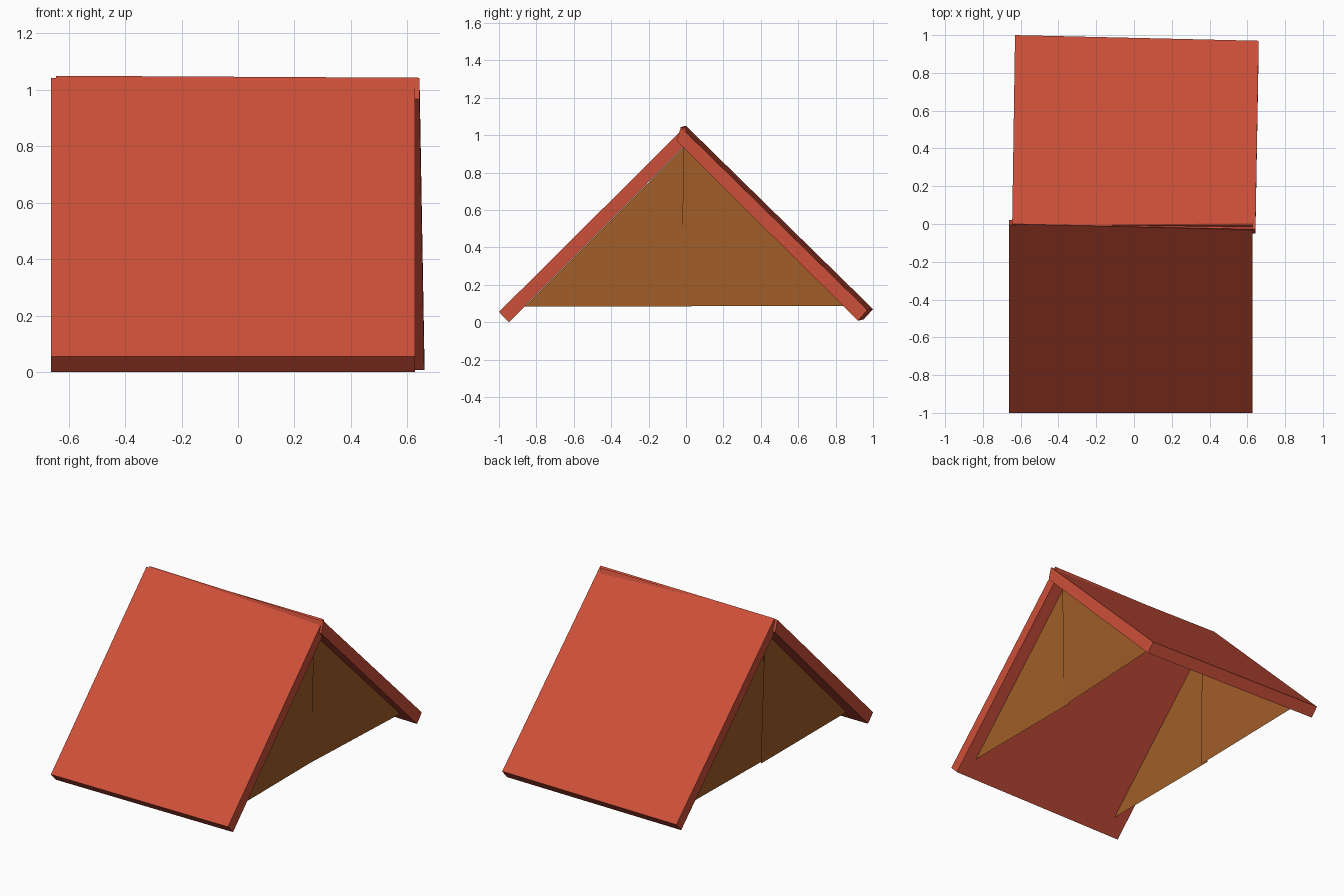
import bpy
import bmesh

if "Cube" in bpy.data.objects:
    bpy.data.objects.remove(bpy.data.objects["Cube"])


def make_material(name, rgb):
    mat = bpy.data.materials.new(name)
    mat.diffuse_color = (*rgb, 1.0)
    mat.use_nodes = True
    mat.node_tree.nodes["Principled BSDF"].inputs["Base Color"].default_value = mat.diffuse_color
    return mat


red = make_material("roof red", (0.61, 0.079, 0.041))
brown = make_material("gable brown", (0.36, 0.112, 0.022))


def make_object(name, verts, faces, mats):
    mesh = bpy.data.meshes.new(name)
    mesh.from_pydata(verts, [], faces)
    for mat in mats:
        mesh.materials.append(mat)
    obj = bpy.data.objects.new(name, mesh)
    bpy.context.collection.objects.link(obj)
    return obj


def slab(name, left, right):
    """Board spanned between two end outlines: outer eave, inner eave, inner ridge, outer ridge."""
    sides = [(i, (i + 1) % 4, (i + 1) % 4 + 4, i + 4) for i in range(4)]
    obj = make_object(name, left + right, sides + [(3, 2, 1, 0), (4, 5, 6, 7)], [red])
    # consistent outward normals
    bm = bmesh.new()
    bm.from_mesh(obj.data)
    bmesh.ops.recalc_face_normals(bm, faces=bm.faces)
    bm.to_mesh(obj.data)
    bm.free()


def half_loft(name, left, right, flip):
    """Two half gables (eave, base centre, apex) joined by the sloping red lining."""
    faces = [(0, 2, 1), (3, 4, 5), (0, 3, 5, 2)]
    if flip:
        faces = [face[::-1] for face in faces]
    obj = make_object(name, left + right, faces, [brown, red])
    for face in obj.data.polygons:
        face.material_index = 0 if len(face.vertices) == 3 else 1


# Front roof board: straight
profile = [(-1.0, 0.055), (-0.947, 0.0), (0.02, 0.971), (-0.006, 1.043)]
slab("front_roof_board",
     [(-0.663, y, z) for y, z in profile],
     [(0.627, y, z) for y, z in profile])

# Rear roof board: set slightly crooked
slab("rear_roof_board",
     [(-0.63, 1.0, 0.07), (-0.63, 0.95, 0.015), (-0.645, -0.02, 0.975), (-0.645, 0.0, 1.05)],
     [(0.66, 0.97, 0.065), (0.66, 0.92, 0.008), (0.643, -0.05, 0.968), (0.643, -0.028, 1.043)])

# Front half of the gables, square to the front board
triangle = [(-0.862, 0.083), (0.03, 0.084), (-0.012, 0.936)]
half_loft("front_gable_half",
          [(-0.566, y, z) for y, z in triangle],
          [(0.547, y, z) for y, z in triangle], False)

# Rear half of the gables, turned with the rear board
half_loft("rear_gable_half",
          [(-0.54, 0.87, 0.086), (-0.556, -0.02, 0.086), (-0.557, -0.012, 0.94)],
          [(0.592, 0.843, 0.086), (0.55, -0.02, 0.086), (0.56, -0.016, 0.934)], True)
